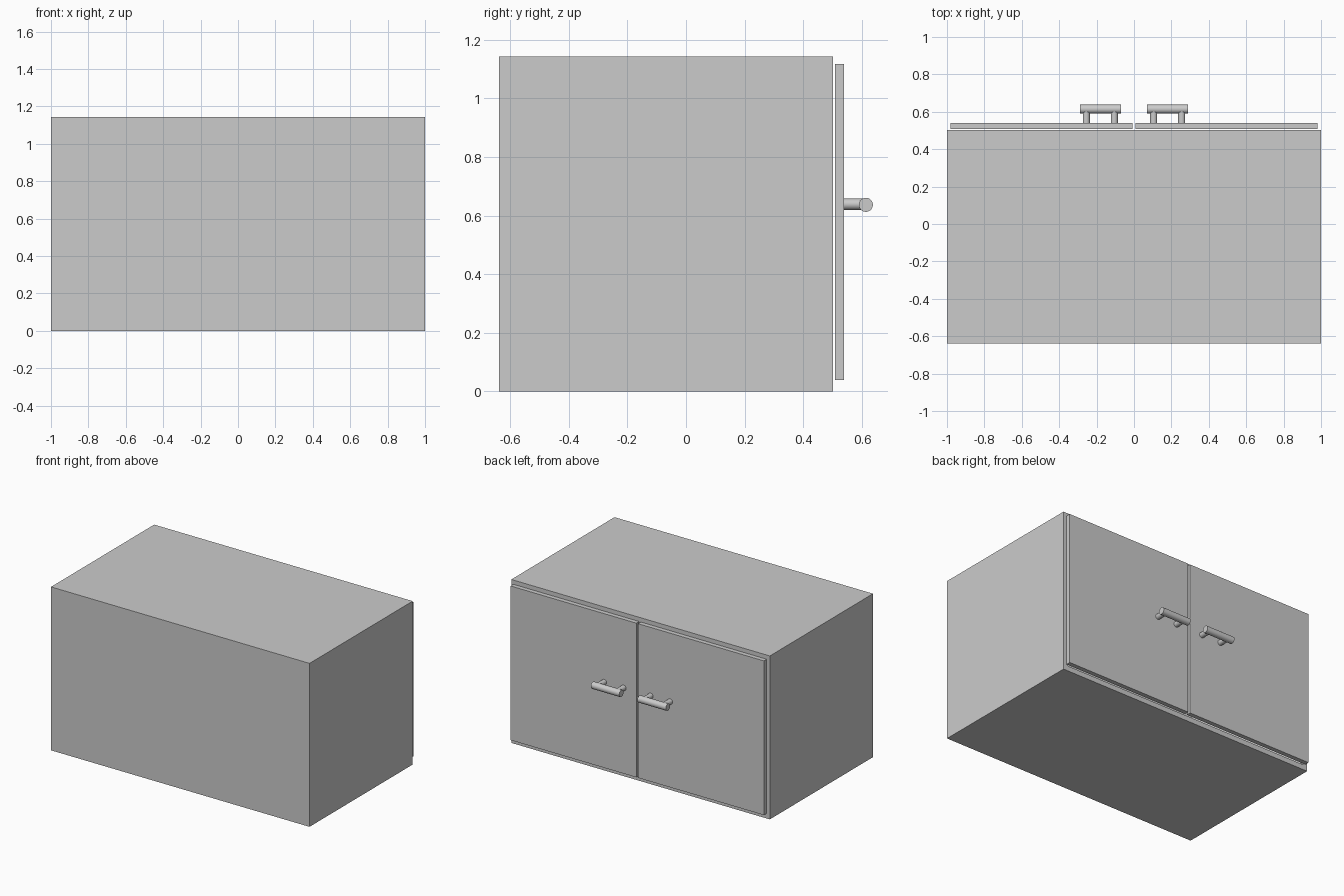
import bpy, bmesh
from math import pi, radians
from mathutils import Matrix, Vector

if "Cube" in bpy.data.objects:
    bpy.data.objects.remove(bpy.data.objects["Cube"])


def make_box(name, lo, hi):
    lo, hi = Vector(lo), Vector(hi)
    bm = bmesh.new()
    bmesh.ops.create_cube(bm, size=1)
    bmesh.ops.scale(bm, vec=hi - lo, verts=bm.verts)
    bmesh.ops.translate(bm, vec=(lo + hi) / 2, verts=bm.verts)
    return name, bm


def finish(name, bm):
    mesh = bpy.data.meshes.new(name)
    bm.to_mesh(mesh)
    bm.free()
    obj = bpy.data.objects.new(name, mesh)
    bpy.context.collection.objects.link(obj)
    return obj


def make_rod(name, centre, axis, radius, length):
    bm = bmesh.new()
    turn = Matrix.Rotation(pi / 2, 4, 'Y' if axis == 'X' else 'X')
    bmesh.ops.create_cone(bm, cap_ends=True, segments=32, radius1=radius,
                          radius2=radius, depth=length,
                          matrix=Matrix.Translation(centre) @ turn)
    obj = finish(name, bm)
    bpy.ops.object.select_all(action='DESELECT')
    obj.select_set(True)
    bpy.context.view_layer.objects.active = obj
    bpy.ops.object.shade_smooth_by_angle(angle=radians(40))
    return obj


# carcass: one box with a recess behind the doors
name, bm = make_box("cabinet_body", (-1, -0.638, 0), (1, 0.502, 1.143))
bm.normal_update()
opening = max(bm.faces, key=lambda f: f.normal.y)
bmesh.ops.inset_region(bm, faces=[opening], thickness=0.05)
bmesh.ops.translate(bm, vec=(0, 0, 0), verts=opening.verts)
inner = bmesh.ops.extrude_discrete_faces(bm, faces=[opening])["faces"][0]
bmesh.ops.translate(bm, vec=(0, -1.09, 0), verts=inner.verts)
bmesh.ops.recalc_face_normals(bm, faces=bm.faces)
finish(name, bm)

# doors with bar handles, one per side
for side, s in (("left", -1), ("right", 1)):
    xs = sorted((s * 0.007, s * 0.98))
    finish(*make_box(side + "_door", (xs[0], 0.508, 0.039), (xs[1], 0.539, 1.117)))
    make_rod(side + "_handle_bar", (s * 0.18, 0.614, 0.637), 'X', 0.024, 0.22)
    for label, dx in (("inner", -0.075), ("outer", 0.075)):
        make_rod(f"{side}_handle_{label}_post", (s * (0.18 + dx), 0.573, 0.639),
                 'Y', 0.019, 0.074)
